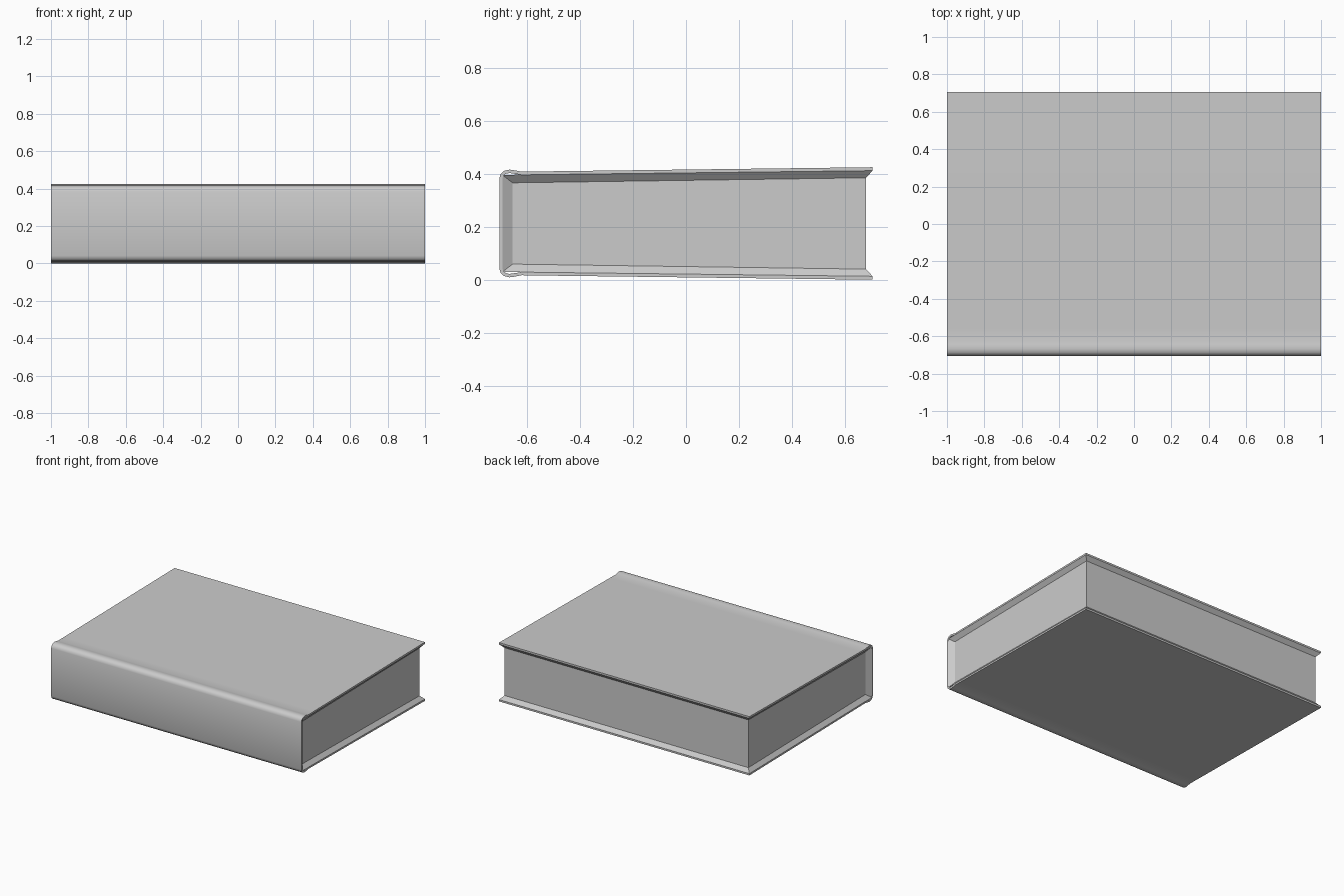
import bpy, bmesh, math

if "Cube" in bpy.data.objects:
    bpy.data.objects.remove(bpy.data.objects["Cube"])

H = 0.425  # overall thickness, the profile mirrors about H / 2


def finish(name, bm, angle):
    bmesh.ops.recalc_face_normals(bm, faces=bm.faces)
    mesh = bpy.data.meshes.new(name)
    bm.to_mesh(mesh)
    bm.free()
    ob = bpy.data.objects.new(name, mesh)
    bpy.context.collection.objects.link(ob)
    bpy.ops.object.select_all(action='DESELECT')
    ob.select_set(True)
    bpy.context.view_layer.objects.active = ob
    bpy.ops.object.shade_smooth_by_angle(angle=math.radians(angle))
    return ob


def with_mirror(half):
    """Upper half of a (y, z) profile, continued by its mirrored lower half."""
    return half + [(y, H - z) for y, z in reversed(half)]


# Cover: C-shaped profile with rounded spine and hinge groove, swept along x
outer = with_mirror([(0.705, 0.425), (-0.56, 0.409), (-0.62, 0.408), (-0.645, 0.413),
                     (-0.667, 0.416), (-0.688, 0.411), (-0.7, 0.4), (-0.705, 0.384)])
inner = with_mirror([(0.705, 0.412), (-0.56, 0.397), (-0.62, 0.396), (-0.645, 0.400),
                     (-0.667, 0.403), (-0.681, 0.400), (-0.69, 0.393), (-0.694, 0.38)])
bm = bmesh.new()
rings = [[[bm.verts.new((x, y, z)) for y, z in line] for line in (outer, inner)]
         for x in (-1, 1)]
(lo, li), (ro, ri) = rings
for i in range(len(outer) - 1):
    j = i + 1
    bm.faces.new((lo[i], lo[j], ro[j], ro[i]))   # outside
    bm.faces.new((li[i], li[j], ri[j], ri[i]))   # inside
    bm.faces.new((lo[i], lo[j], li[j], li[i]))   # left edge
    bm.faces.new((ro[i], ro[j], ri[j], ri[i]))   # right edge
for i in (0, -1):
    bm.faces.new((lo[i], ro[i], ri[i], li[i]))   # fore-edge lips
finish("book_cover", bm, 40)

# Pages: recessed block whose rim flares out to meet the cover
rim = with_mirror([(0.705, 0.412), (-0.694, 0.396)])
core = with_mirror([(0.68, 0.385), (-0.655, 0.366)])
bm = bmesh.new()
ends = []
for s in (-1, 1):
    o = [bm.verts.new((s, y, z)) for y, z in rim]
    c = [bm.verts.new((s * 0.975, y, z)) for y, z in core]
    bm.faces.new(c)
    for i in range(3):
        bm.faces.new((o[i], o[i + 1], c[i + 1], c[i]))
    ends.append((o, c))
(ol, cl), (orr, cr) = ends
bm.faces.new((cl[0], cl[3], cr[3], cr[0]))       # fore edge
for i in (0, 3):
    bm.faces.new((ol[i], cl[i], cr[i], orr[i]))  # fore-edge flares
for i in range(3):
    bm.faces.new((ol[i], ol[i + 1], orr[i + 1], orr[i]))
finish("page_block", bm, 30)
